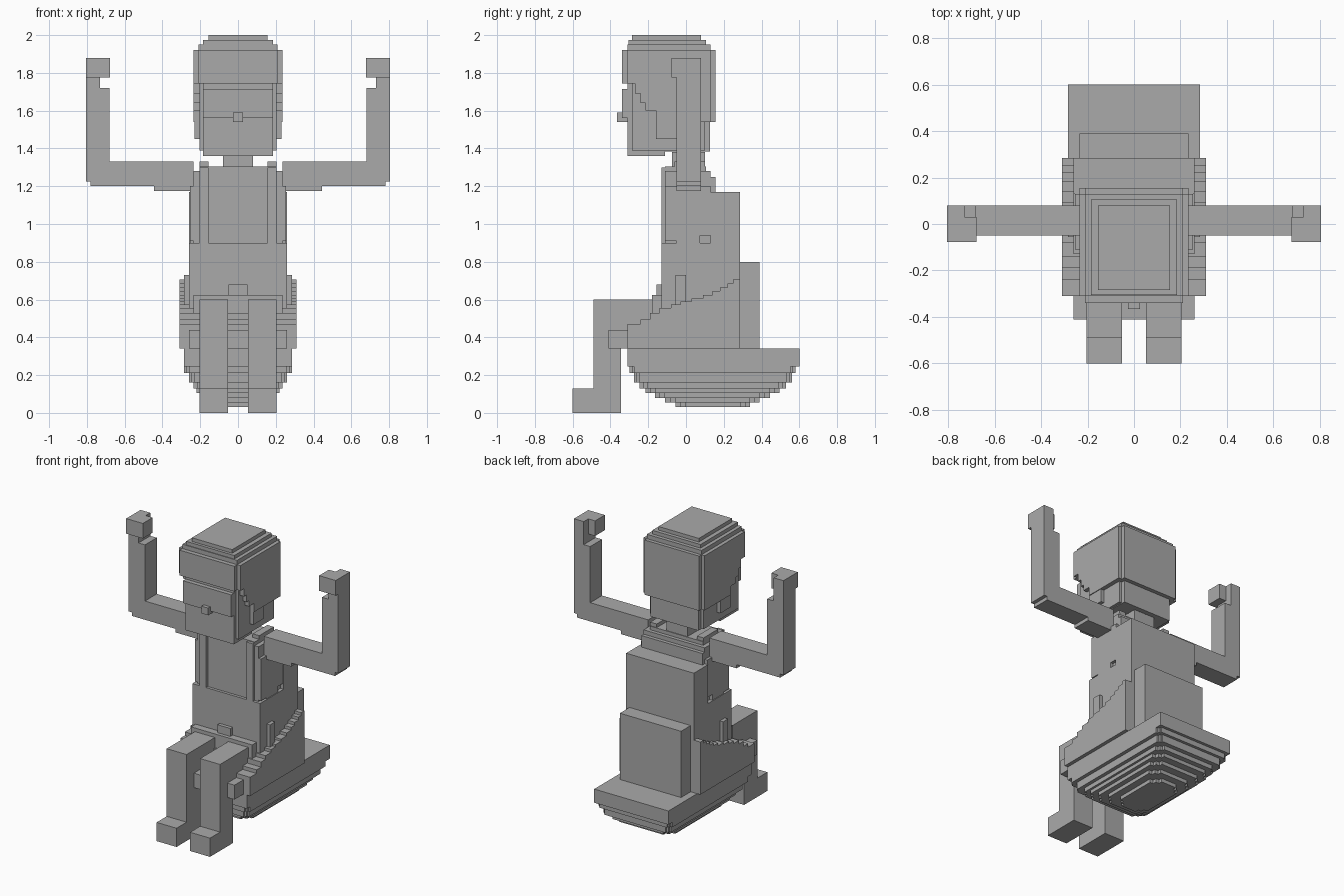
import bpy, bmesh

# single flat colour
grey = bpy.data.materials.new("plain grey")
grey.diffuse_color = (0.4, 0.4, 0.4, 1)


def finish(name, bm):
    bmesh.ops.recalc_face_normals(bm, faces=bm.faces)
    me = bpy.data.meshes.new(name)
    bm.to_mesh(me)
    bm.free()
    me.materials.append(grey)
    ob = bpy.data.objects.new(name, me)
    bpy.context.collection.objects.link(ob)
    return ob


def prism(bm, pts, axis, a, b):
    """Extrude a 2D outline from a to b: axis 'x' uses (y,z), axis 'z' uses (x,y)."""
    def put(p, t):
        return (t, p[0], p[1]) if axis == 'x' else (p[0], p[1], t)
    lo = [bm.verts.new(put(p, a)) for p in pts]
    hi = [bm.verts.new(put(p, b)) for p in pts]
    bm.faces.new(lo)
    bm.faces.new(hi)
    n = len(pts)
    for i in range(n):
        j = (i + 1) % n
        bm.faces.new((lo[i], lo[j], hi[j], hi[i]))


def box(bm, x0, x1, y0, y1, z0, z1):
    prism(bm, [(x0, y0), (x1, y0), (x1, y1), (x0, y1)], 'z', z0, z1)


def boxes(name, *items, mirror=False):
    bm = bmesh.new()
    for b in items:
        box(bm, *b)
        if mirror:
            box(bm, -b[1], -b[0], *b[2:])
    return finish(name, bm)


def stairs(points, base):
    """Stepped profile through (start, height) points, closed down to base."""
    out = [(points[0][0], base)]
    for (y, z), (y2, _) in zip(points, points[1:]):
        out += [(y, z), (y2, z)]
    return out + [(points[-1][0], base)]


# stepped bowl under the seat: half width, front, back, bottom, top, corner notch
bm = bmesh.new()
for w, y0, y1, z0, z1, c in [
        (.11, -.055, .34, .03, .055, .052), (.16, -.11, .39, .055, .08, .052),
        (.195, -.165, .445, .08, .105, .052), (.22, -.215, .495, .105, .13, .052),
        (.235, -.245, .53, .13, .16, .04), (.26, -.275, .56, .16, .21, .026),
        (.285, -.30, .58, .21, .245, .026)]:
    h = c / 2
    q = [(w, y1 - c), (w - h, y1 - c), (w - h, y1 - h), (w - c, y1 - h), (w - c, y1)]
    r = [(w - c, y0), (w - c, y0 + h), (w - h, y0 + h), (w - h, y0 + c), (w, y0 + c)]
    right = r + q
    prism(bm, right + [(-x, y) for x, y in reversed(right)], 'z', z0, z1)
box(bm, -.285, .285, -.31, .6, .245, .34)
finish("seat_bowl", bm)

# flared skirt with sloping stepped top
bm = bmesh.new()
slope = [(-.31, .47), (-.24, .495), (-.19, .53), (-.14, .555), (-.08, .575), (-.03, .59),
         (.03, .605), (.09, .625), (.14, .645), (.18, .665), (.22, .685), (.25, .705), (.285, .705)]
prism(bm, stairs(slope, .34), 'x', -.31, .31)
box(bm, -.26, .26, -.41, -.31, .34, .44)
finish("skirt", bm)

boxes("back_panel", (-.235, .235, .28, .39, .34, .8))

# body
boxes("torso", (-.26, .26, -.13, .285, .34, .9), (-.26, .26, .13, .285, .9, 1.17))
boxes("upper_torso",
      (-.235, .235, -.11, .13, .9, 1.28), (-.235, .235, .13, .155, 1.17, 1.25),
      (-.205, .205, -.11, .105, 1.28, 1.305))
boxes("vest_front", (.155, .205, -.13, -.11, .9, 1.3), mirror=True)
boxes("vest_side", (.235, .255, -.05, .075, .885, 1.2), (.235, .255, -.11, -.05, .91, 1.2),
      (.235, .255, .075, .13, .94, 1.2), mirror=True)
boxes("shoulder_strap", (.155, .205, -.06, .1, 1.3, 1.33), mirror=True)
boxes("hips", (-.235, .235, -.18, -.13, .44, .625))
boxes("buckle", (-.05, .05, -.155, -.13, .6, .68))
boxes("side_clip", (.26, .285, -.055, 0, .57, .73), mirror=True)

# legs
boxes("leg", (.052, .205, -.49, -.13, .44, .6), (.052, .205, -.49, -.345, 0, .44),
      (.052, .205, -.6, -.49, 0, .13), mirror=True)

# raised arms with hands
boxes("arm", (.235, .68, -.05, .08, 1.2, 1.33), (.235, .445, -.05, .08, 1.175, 1.2),
      (.68, .805, -.05, .08, 1.225, 1.72), (.68, .78, -.05, .08, 1.2, 1.225),
      (.73, .805, -.05, .08, 1.72, 1.775), mirror=True)
boxes("hand", (.677, .805, -.077, .03, 1.775, 1.88),
      (.73, .805, .03, .08, 1.775, 1.88), mirror=True)

# head
boxes("neck", (-.08, .08, -.075, .1, 1.3, 1.38))
bm = bmesh.new()
prism(bm, [(-.31, 1.36), (-.11, 1.36), (-.11, 1.385), (.127, 1.385),
           (.127, 1.54), (.127, 1.75), (-.31, 1.75)], 'x', -.185, .185)
box(bm, -.205, .205, -.285, .1, 1.39, 1.75)
finish("face", bm)
boxes("upper_face", (-.185, .185, -.34, -.31, 1.56, 1.715))
boxes("nose", (-.026, .026, -.365, -.31, 1.54, 1.59))
boxes("ear", (.205, .23, -.16, -.05, 1.45, 1.59), mirror=True)

# hair: stepped sides, fringe and stepped crown
bm = bmesh.new()
prism(bm, [(-.31, 1.745), (-.27, 1.745), (-.27, 1.69), (-.24, 1.69), (-.24, 1.64), (-.215, 1.64),
           (-.215, 1.6), (-.16, 1.6), (-.16, 1.54), (.13, 1.54), (.13, 1.92), (-.31, 1.92)],
      'x', -.235, .235)
box(bm, -.21, .21, .13, .155, 1.54, 1.92)
box(bm, -.21, .21, -.34, -.31, 1.745, 1.92)
box(bm, -.21, .21, -.31, .13, 1.92, 1.95)
box(bm, -.185, .185, -.305, .105, 1.95, 1.975)
box(bm, -.155, .155, -.285, .08, 1.975, 2.0)
finish("hair", bm)
